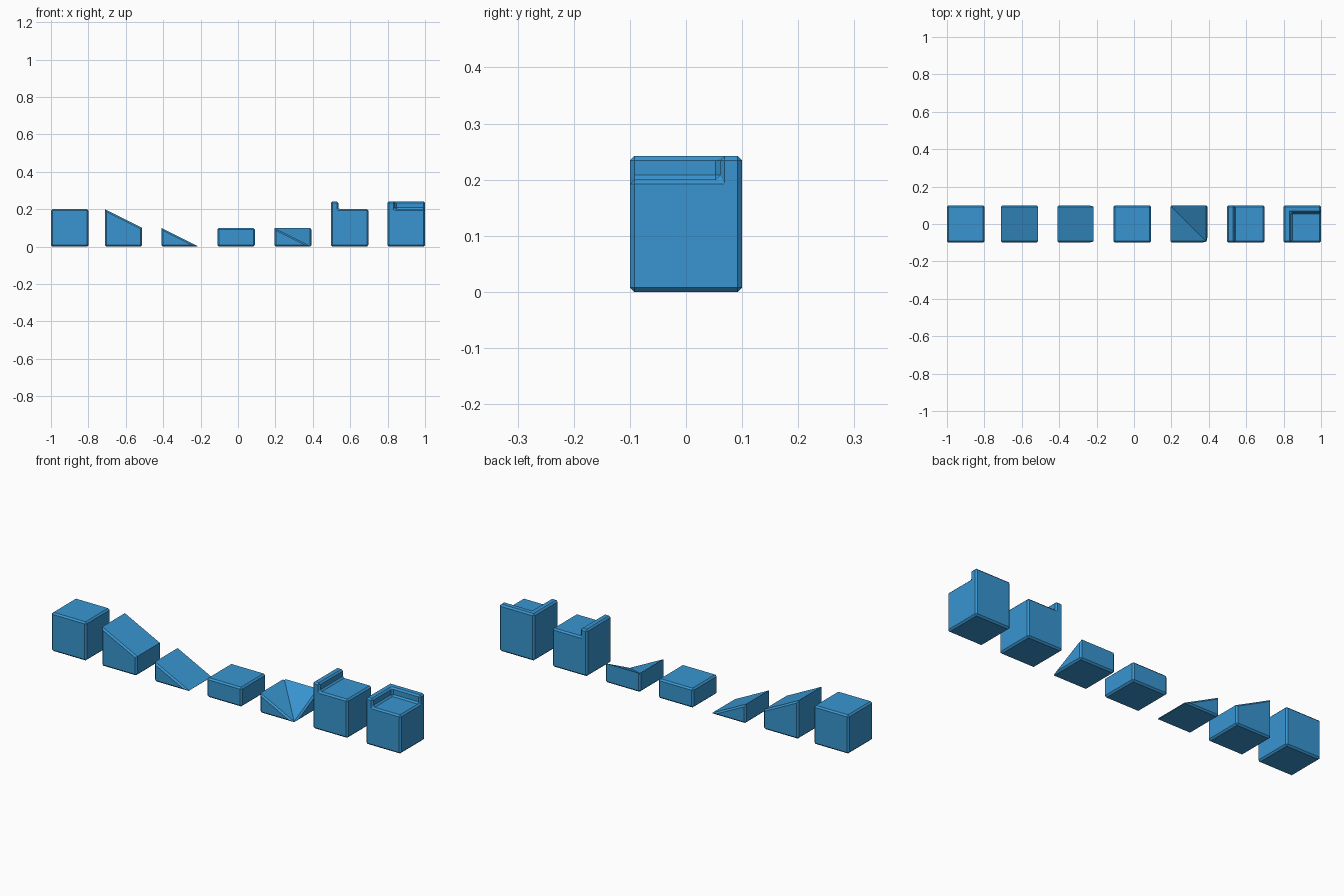
import bpy, bmesh, math
from mathutils import Vector, Matrix

if "Cube" in bpy.data.objects:
    bpy.data.objects.remove(bpy.data.objects["Cube"])

W, H, LIP, B = 0.2, 0.2, 0.042, 0.008
half = W / 2

blue = bpy.data.materials.new("blue")
blue.diffuse_color = (0.04, 0.3, 0.63, 1)
blue.use_nodes = True
blue.node_tree.nodes["Principled BSDF"].inputs["Base Color"].default_value = blue.diffuse_color


def finish(bm, name, x):
    bmesh.ops.recalc_face_normals(bm, faces=bm.faces[:])
    me = bpy.data.meshes.new(name)
    bm.to_mesh(me)
    bm.free()
    me.materials.append(blue)
    ob = bpy.data.objects.new(name, me)
    ob.location.x = x
    bpy.context.collection.objects.link(ob)
    return ob


def geom(bm):
    return bm.verts[:] + bm.edges[:] + bm.faces[:]


def block(h, lip=None):
    """Chamfered block; lip(center) picks top regions raised into a rim."""
    bm = bmesh.new()
    bmesh.ops.create_cube(bm, size=1, matrix=Matrix.Translation((0, 0, h / 2))
                          @ Matrix.Diagonal((W, W, h, 1)))
    if lip:
        for co, no in (((-0.061, 0, 0), (1, 0, 0)), ((0, 0.061, 0), (0, 1, 0))):
            bmesh.ops.bisect_plane(bm, geom=geom(bm), plane_co=co, plane_no=no)
        rim = [f for f in bm.faces if f.calc_center_median().z > h - 1e-4
               and lip(f.calc_center_median())]
        ret = bmesh.ops.extrude_face_region(bm, geom=rim)
        up = [v for v in ret['geom'] if isinstance(v, bmesh.types.BMVert)]
        bmesh.ops.translate(bm, verts=up, vec=(0, 0, LIP))
        bmesh.ops.delete(bm, geom=[f for f in rim if f.is_valid], context='FACES')
        bmesh.ops.recalc_face_normals(bm, faces=bm.faces[:])
        bmesh.ops.dissolve_limit(bm, angle_limit=0.02, verts=bm.verts[:], edges=bm.edges[:])
    bmesh.ops.bevel(bm, geom=bm.edges[:], offset=B, segments=1, profile=0.5, affect='EDGES')
    return bm


def cut(bm, co, no):
    ret = bmesh.ops.bisect_plane(bm, geom=geom(bm), plane_co=co, plane_no=no, clear_outer=True)
    edges = [e for e in ret['geom_cut'] if isinstance(e, bmesh.types.BMEdge)]
    bmesh.ops.contextual_create(bm, geom=edges)


def wedge(top):
    """Block sliced by a slope falling half a block towards +x."""
    bm = block(H + 0.05)
    n = Vector((0.5, 0, 1)).normalized()
    cut(bm, (-half, 0, top), n)
    for s in (-1, 1):
        side = Vector((0, s, 0))
        cut(bm, Vector((-half, s * (half - B), top)), n + side)
    return bm


# Plain block, two ramps and the half block
finish(block(H), "full_block", -0.9)
finish(wedge(H), "high_ramp", -0.612)
finish(wedge(H / 2), "low_ramp", -0.31)
finish(block(H / 2), "half_block", -0.01)

# Inner corner ramp: two low ramps merged at right angles
corner = finish(wedge(H / 2), "corner_ramp", 0.294)
other = finish(wedge(H / 2), "corner_ramp_helper", 0.294)
other.data.transform(Matrix.Rotation(-math.pi / 2, 4, 'Z'))
bpy.context.view_layer.update()
mod = corner.modifiers.new("merge", 'BOOLEAN')
mod.operation, mod.solver, mod.object = 'UNION', 'EXACT', other
merged = bpy.data.meshes.new_from_object(
    corner.evaluated_get(bpy.context.evaluated_depsgraph_get()))
corner.modifiers.clear()
corner.data = merged
bpy.data.objects.remove(other)

# Blocks with a raised rim on one side and on two sides
finish(block(H, lambda c: c.x < -0.061), "edge_rim_block", 0.597)
finish(block(H, lambda c: c.x < -0.061 or c.y > 0.061), "corner_rim_block", 0.9)
